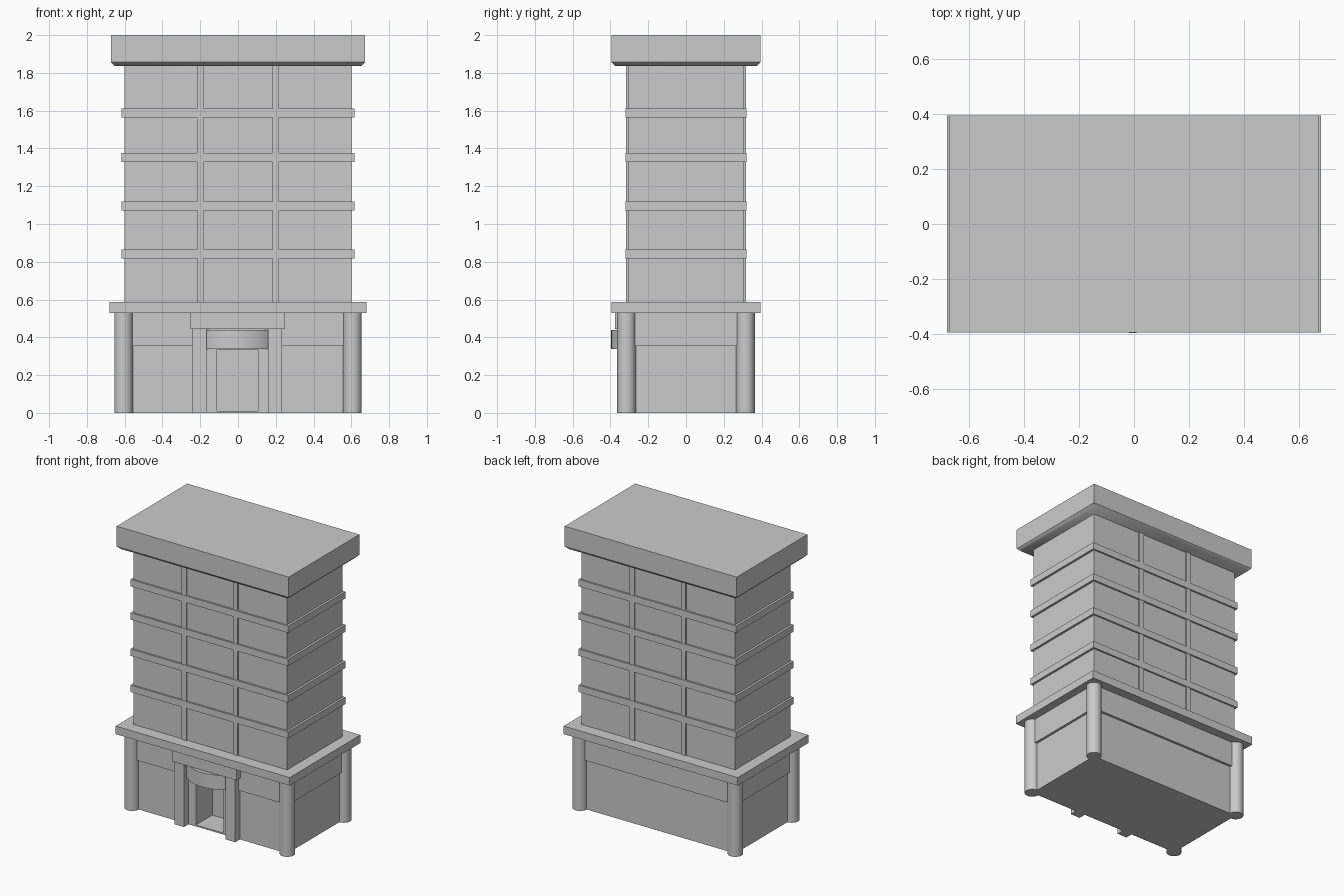
import bpy
import bmesh
import math

cube = bpy.data.objects.get("Cube")
if cube:
    bpy.data.objects.remove(cube, do_unlink=True)

stone = bpy.data.materials.new("grey_stone")
stone.use_nodes = True
GREY = (0.6, 0.6, 0.6, 1)
stone.diffuse_color = GREY
stone.node_tree.nodes["Principled BSDF"].inputs["Base Color"].default_value = GREY


def finish(name, bm):
    bmesh.ops.recalc_face_normals(bm, faces=bm.faces)
    mesh = bpy.data.meshes.new(name)
    bm.to_mesh(mesh)
    bm.free()
    mesh.materials.append(stone)
    obj = bpy.data.objects.new(name, mesh)
    bpy.context.collection.objects.link(obj)
    return obj


def box(name, x0, x1, y0, y1, z0, z1):
    bm = bmesh.new()
    bmesh.ops.create_cube(bm, size=1)
    for v in bm.verts:
        v.co.x = x1 if v.co.x > 0 else x0
        v.co.y = y1 if v.co.y > 0 else y0
        v.co.z = z1 if v.co.z > 0 else z0
    return finish(name, bm)


def slab(name, half_x, half_y, z0, z1):
    return box(name, -half_x, half_x, -half_y, half_y, z0, z1)


def smooth(obj, degrees):
    bpy.ops.object.select_all(action="DESELECT")
    obj.select_set(True)
    bpy.context.view_layer.objects.active = obj
    bpy.ops.object.shade_smooth_by_angle(angle=math.radians(degrees))


# Ground floor with a recessed doorway
ground_floor = slab("ground_floor", 0.605, 0.313, 0, 0.45)
cutter = box("doorway_cutter", -0.11, 0.106, -0.5, -0.13, 0.01, 0.336)
cutter.hide_render = True
cut = ground_floor.modifiers.new("doorway", "BOOLEAN")
cut.operation = "DIFFERENCE"
cut.solver = "EXACT"
cut.object = cutter
bpy.context.view_layer.objects.active = ground_floor
bpy.ops.object.modifier_apply(modifier=cut.name)
bpy.data.objects.remove(cutter, do_unlink=True)

# Fascia and ledge above the ground floor
slab("fascia", 0.622, 0.33, 0.353, 0.54)
slab("ledge", 0.68, 0.394, 0.53, 0.587)

# Round corner columns
for sx, side in ((-1, "right"), (1, "left")):
    for sy, end in ((-1, "front"), (1, "back")):
        bm = bmesh.new()
        bmesh.ops.create_cone(bm, cap_ends=True, segments=32,
                              radius1=0.049, radius2=0.049, depth=0.535)
        bmesh.ops.translate(bm, verts=bm.verts,
                            vec=(sx * 0.606, sy * 0.315, 0.2675))
        smooth(finish(f"{end}_{side}_column", bm), 40)

# Entrance pillars and lintel
box("right_entrance_pillar", -0.242, -0.167, -0.365, -0.3, 0, 0.45)
box("left_entrance_pillar", 0.158, 0.234, -0.365, -0.3, 0, 0.45)
box("entrance_lintel", -0.252, 0.25, -0.375, -0.3, 0.445, 0.535)

# Curved canopy over the door
bm = bmesh.new()
RADIUS, HALF = 0.25, 0.164
sweep = math.asin(HALF / RADIUS)
outline = [(-HALF, -0.3), (HALF, -0.3)]
for i in range(17):
    a = sweep * (1 - i / 8)
    outline.append((RADIUS * math.sin(a), -0.396 + RADIUS * (1 - math.cos(a))))
face = bm.faces.new([bm.verts.new((x - 0.005, y, 0.338)) for x, y in outline])
top = bmesh.ops.extrude_face_region(bm, geom=[face])["geom"]
bmesh.ops.translate(bm, vec=(0, 0, 0.102),
                    verts=[g for g in top if isinstance(g, bmesh.types.BMVert)])
smooth(finish("canopy", bm), 30)

# Tower with pilasters on front and back, and a band at each floor
slab("tower", 0.6, 0.308, 0.58, 1.84)
for sx, side in ((-1, "right"), (1, "left")):
    x = sx * 0.2
    slab_half = 0.018
    box(f"{side}_pilasters", x - slab_half, x + slab_half, -0.317, 0.317, 0.58, 1.84)
for i, z in enumerate((0.841, 1.096, 1.352, 1.587)):
    slab(f"floor_band_{i + 1}", 0.616, 0.32, z - 0.024, z + 0.024)

# Roof slab and its chamfered underside
slab("roof", 0.672, 0.394, 1.857, 2)
roof_underside = slab("roof_underside", 0.672, 0.394, 1.836, 1.857)
for v in roof_underside.data.vertices:
    if v.co.z < 1.84:
        v.co.x -= math.copysign(0.021, v.co.x)
        v.co.y -= math.copysign(0.021, v.co.y)
smooth(roof_underside, 55)
